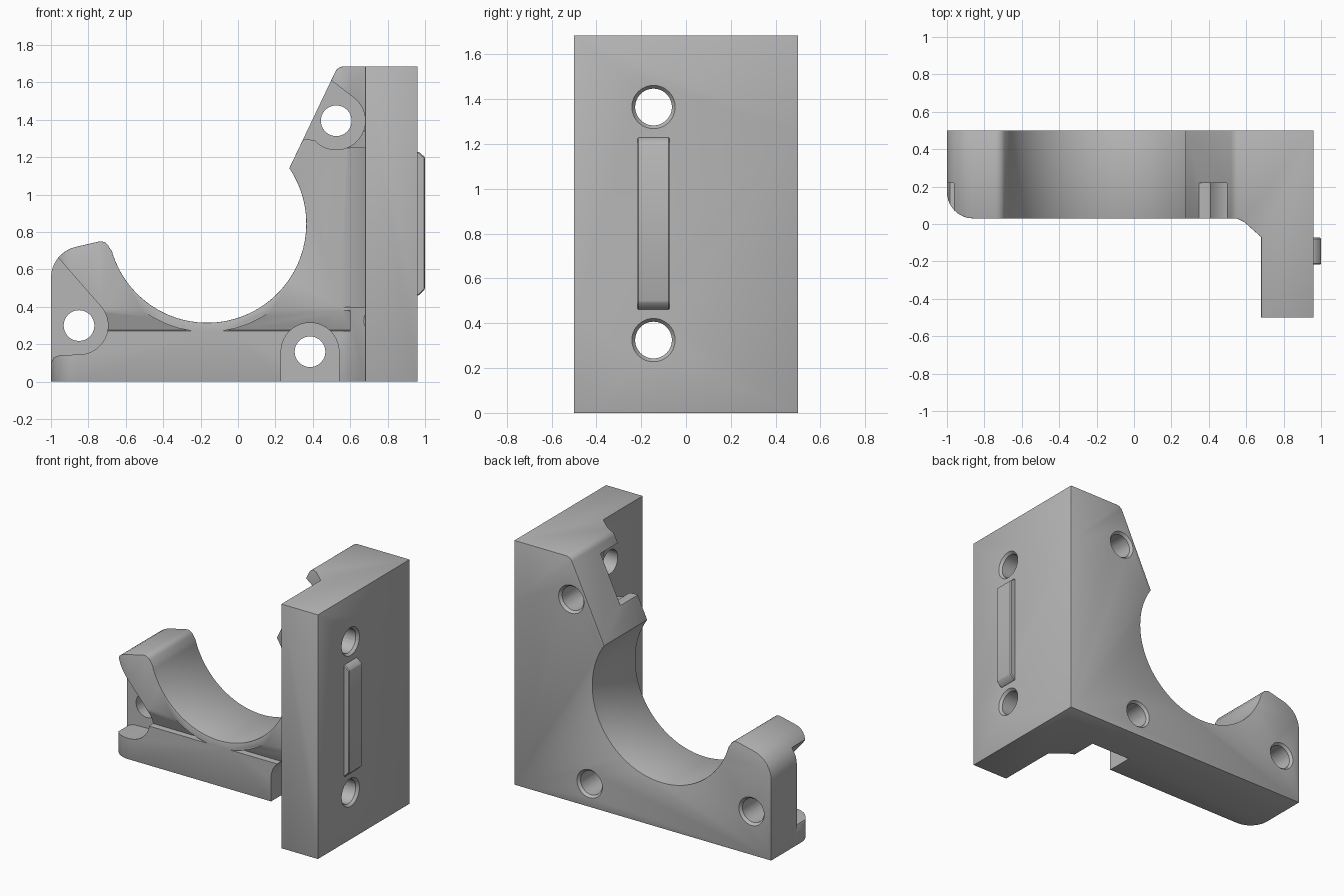
import bpy, bmesh
from math import cos, sin, radians, pi
from mathutils import Matrix

cube = bpy.data.objects.get("Cube")
if cube:
    bpy.data.objects.remove(cube, do_unlink=True)

grey = bpy.data.materials.new("plain grey")
grey.use_nodes = True
grey.diffuse_color = (0.47, 0.47, 0.47, 1)
grey.node_tree.nodes["Principled BSDF"].inputs["Base Color"].default_value = (0.47, 0.47, 0.47, 1)


def make(name, bm):
    bmesh.ops.recalc_face_normals(bm, faces=bm.faces)
    mesh = bpy.data.meshes.new(name)
    bm.to_mesh(mesh)
    bm.free()
    mesh.materials.append(grey)
    ob = bpy.data.objects.new(name, mesh)
    bpy.context.collection.objects.link(ob)
    return ob


def arc(cx, cy, r, start, end, n):
    angles = [radians(start + (end - start) * i / n) for i in range(n + 1)]
    return [(cx + r * cos(a), cy + r * sin(a)) for a in angles]


def prism(name, points, axis, lo, hi):
    """Extrude a closed outline along the given axis."""
    bm = bmesh.new()
    place = {"x": lambda p: (lo, p[0], p[1]),
             "y": lambda p: (p[0], lo, p[1]),
             "z": lambda p: (p[0], p[1], lo)}[axis]
    face = bm.faces.new([bm.verts.new(place(p)) for p in points])
    out = bmesh.ops.extrude_face_region(bm, geom=[face])
    moved = [v for v in out["geom"] if isinstance(v, bmesh.types.BMVert)]
    shift = [(hi - lo) * (axis == a) for a in "xyz"]
    bmesh.ops.translate(bm, vec=shift, verts=moved)
    return make(name, bm)


def cone(name, axis, centre, r1, r2, depth):
    bm = bmesh.new()
    turn = Matrix.Rotation(pi / 2, 4, "Y") if axis == "x" else Matrix.Rotation(-pi / 2, 4, "X")
    bmesh.ops.create_cone(bm, cap_ends=True, segments=48, radius1=r1, radius2=r2,
                          depth=depth, matrix=Matrix.Translation(centre) @ turn)
    return make(name, bm)


def apply(ob, mod):
    bpy.context.view_layer.objects.active = ob
    bpy.ops.object.modifier_apply(modifier=mod.name)


def boolean(ob, tool, operation="DIFFERENCE"):
    mod = ob.modifiers.new("cut", "BOOLEAN")
    mod.operation, mod.solver, mod.object = operation, "EXACT", tool
    apply(ob, mod)
    bpy.data.objects.remove(tool, do_unlink=True)


def bevel(ob, width, segments):
    mod = ob.modifiers.new("edges", "BEVEL")
    mod.width, mod.segments = width, segments
    mod.limit_method, mod.angle_limit = "ANGLE", radians(35)
    apply(ob, mod)


# Bracket: side outline with the round saddle, crossed with the plan outline
side = [(-1, 0), (0.96, 0), (0.96, 1.685)]
side += arc(0.565, 1.635, 0.05, 90, 155, 6)
side += arc(-0.165, 0.845, 0.53, 34, -164, 64)
side += arc(-0.735, 0.70, 0.05, 20, 105, 6)
side += arc(-0.83, 0.555, 0.17, 105, 180, 8)
plan = [(-1, 0.5), (0.96, 0.5), (0.96, -0.5), (0.68, -0.5), (0.68, -0.07), (0.59, 0.01), (0.55, 0.03)]
plan += arc(-0.86, 0.17, 0.14, 270, 180, 10)
bracket = prism("bracket", side, "y", -1, 1)
boolean(bracket, prism("plan_cutter", plan, "z", -1, 3), "INTERSECT")
bevel(bracket, 0.016, 2)

# Shallow channel between the base bar and the saddle rim
channel = prism("channel_cutter", [(-0.2, 0.255), (0.07, 0.275), (0.03, 0.38), (-0.2, 0.38)], "x", -0.75, 0.6)
boolean(channel, cone("rim_keeper", "y", (-0.165, 0, 0.845), 0.58, 0.58, 1))
boolean(bracket, channel)

# Shallow channel beside the upright plate
boolean(bracket, prism("plate_channel_cutter",
        [(0.5, -0.2), (0.5, 0.029), (0.59, 0.031), (0.678, 0.075), (0.678, -0.2)], "z", 0.4, 1.25))

# Recesses in front of the three mounting lugs
r = 0.155
lugs = [(-0.85, 0.30), (0.385, 0.16), (0.525, 1.395)]
left = [(-1.1, 0.10), (-1, 0.10), (-0.985, 0.13), (-0.95, 0.142)]
left += arc(*lugs[0], r, -90, 41, 16) + [(-0.95, 0.65), (-1.1, 0.82)]
low = [(0.23, -0.1), (0.54, -0.1)] + arc(*lugs[1], r, 0, 180, 20)
top = [(0.2, 1.28), (0.37, 1.295)] + arc(*lugs[2], r, -138, 50, 22) + [(0.5, 1.61), (0.3, 1.77)]
for outline in (left, low, top):
    boolean(bracket, prism("recess_cutter", outline, "y", -0.3, 0.22))

# Mounting holes, countersunk on the back
for x, z in lugs:
    boolean(bracket, cone("bore", "y", (x, 0.4, z), 0.082, 0.082, 0.6))
    boolean(bracket, cone("sink", "y", (x, 0.495, z), 0.08, 0.105, 0.03))

# Holes through the upright plate, countersunk on the outside
for z in (1.365, 0.325):
    boolean(bracket, cone("bore", "x", (0.82, -0.145, z), 0.082, 0.082, 0.5))
    boolean(bracket, cone("sink", "x", (0.955, -0.145, z), 0.08, 0.105, 0.03))

# Locating key with sloped ends on the outside of the plate
key = prism("locating_key", [(0.95, 0.46), (0.965, 0.46), (1, 0.495), (1, 1.2), (0.965, 1.23), (0.95, 1.23)],
            "y", -0.217, -0.073)
bevel(key, 0.006, 1)

for ob in (bracket, key):
    bpy.ops.object.select_all(action="DESELECT")
    ob.select_set(True)
    bpy.context.view_layer.objects.active = ob
    bpy.ops.object.shade_smooth_by_angle(angle=radians(30))
